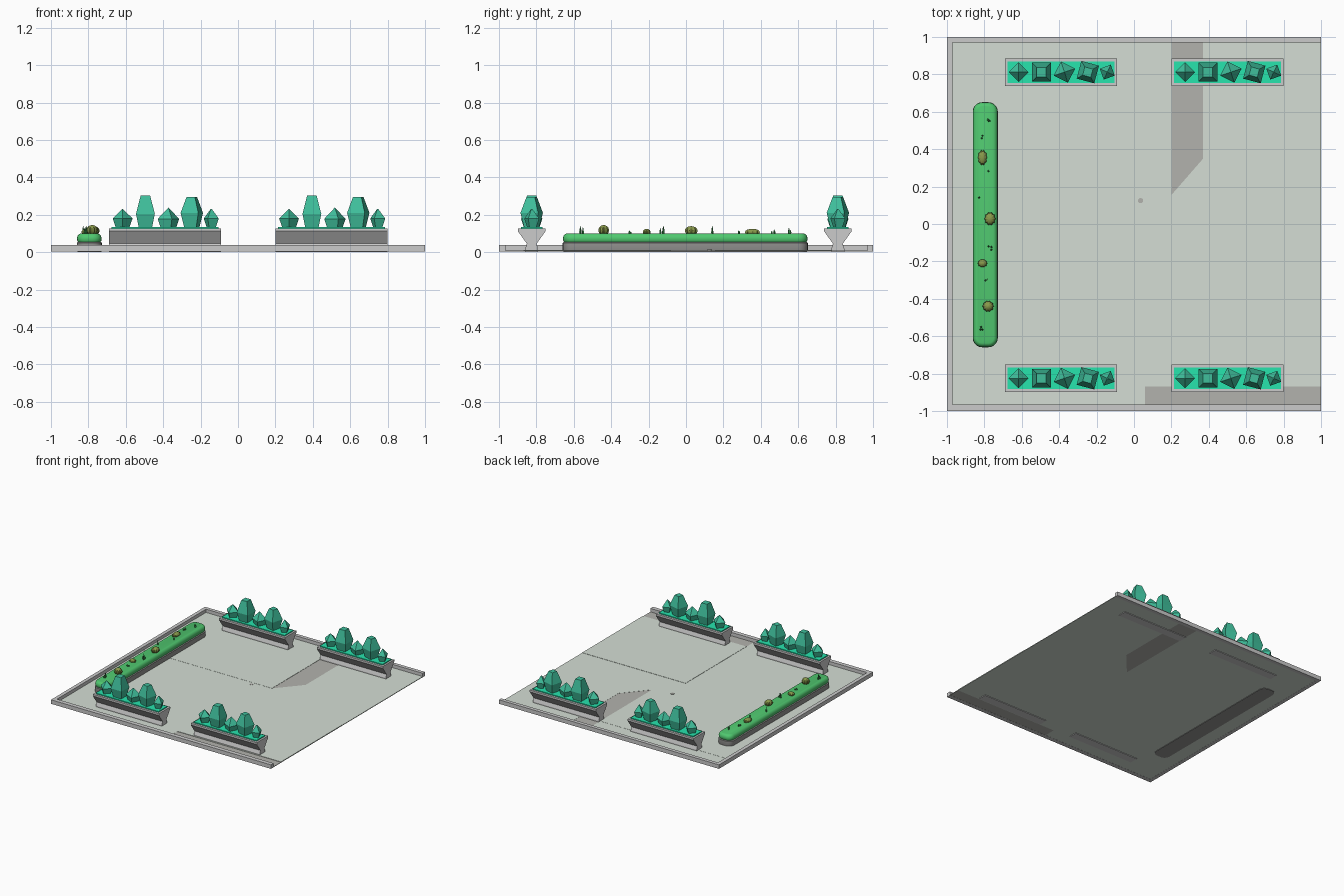
import bpy, bmesh, math, random
from mathutils import Vector

if "Cube" in bpy.data.objects:
    bpy.data.objects.remove(bpy.data.objects["Cube"])

random.seed(4)


def material(name, r, g, b):
    m = bpy.data.materials.new(name)
    m.diffuse_color = (r, g, b, 1)
    m.use_nodes = True
    m.node_tree.nodes["Principled BSDF"].inputs["Base Color"].default_value = m.diffuse_color
    return m


PAVING = material("paving", 0.66, 0.73, 0.66)
PATH = material("path", 0.45, 0.45, 0.42)
SOIL = material("planter_green", 0.02, 0.78, 0.42)
LEAF = material("shrub_green", 0.05, 0.52, 0.33)
HEDGE = material("hedge_green", 0.08, 0.58, 0.16)
STONE = material("dark_stone", 0.3, 0.3, 0.29)
CACTUS = material("cactus_olive", 0.25, 0.32, 0.07)
GRASS = material("grass", 0.05, 0.28, 0.08)


def loft(bm, rings):
    """Skin equal-length rings of points and cap both ends."""
    loops = [[bm.verts.new(p) for p in ring] for ring in rings]
    n = len(loops[0])
    for a, b in zip(loops, loops[1:]):
        for i in range(n):
            bm.faces.new((a[i], a[(i + 1) % n], b[(i + 1) % n], b[i]))
    bm.faces.new(loops[0][::-1])
    bm.faces.new(loops[-1])


def finish(name, bm, mat=None, smooth=False):
    bmesh.ops.remove_doubles(bm, verts=bm.verts, dist=1e-5)
    bmesh.ops.recalc_face_normals(bm, faces=bm.faces)
    me = bpy.data.meshes.new(name)
    bm.to_mesh(me)
    bm.free()
    ob = bpy.data.objects.new(name, me)
    bpy.context.collection.objects.link(ob)
    if mat:
        me.materials.append(mat)
    if smooth:
        bpy.ops.object.select_all(action='DESELECT')
        bpy.context.view_layer.objects.active = ob
        ob.select_set(True)
        bpy.ops.object.shade_smooth_by_angle(angle=math.radians(40))
    return ob


def slab(name, outline, z0, z1, mat=None):
    bm = bmesh.new()
    loft(bm, [[(x, y, z) for x, y in outline] for z in (z0, z1)])
    return finish(name, bm, mat)


def rect(x0, x1, y0, y1):
    return [(x0, y0), (x1, y0), (x1, y1), (x0, y1)]


# Paved floor in panels with tiny steps, plus two darker path strips
slab("floor_left", rect(-0.97, 0.06, -0.965, 0.155), 0.005, 0.010, PAVING)
slab("floor_middle", rect(0.06, 0.2, -0.08, 0.155), 0.005, 0.010, PAVING)
slab("floor_back_left", rect(-0.97, 0.2, 0.155, 0.83), 0.005, 0.011, PAVING)
slab("floor_back_strip", rect(-0.97, 0.2, 0.83, 0.97), 0.005, 0.010, PAVING)
slab("floor_back_right", [(0.2, -0.08), (1, -0.08), (1, 0.97), (0.37, 0.97),
                          (0.37, 0.35), (0.2, 0.155)], 0.005, 0.010, PAVING)
slab("floor_front_right", rect(0.06, 1, -0.87, -0.08), 0.005, 0.012, PAVING)
slab("path_back", [(0.2, 0.155), (0.37, 0.35), (0.37, 0.97), (0.2, 0.97)],
     0.005, 0.009, PATH)
slab("path_front", rect(0.06, 1, -0.965, -0.87), 0.005, 0.009, PATH)

# Low kerb around three sides, open at the right
slab("kerb", [(1, -1), (1, -0.965), (-0.97, -0.965), (-0.97, 0.97),
              (1, 0.97), (1, 1), (-1, 1), (-1, -1)], 0.004, 0.037)

# Small round drain
bm = bmesh.new()
bmesh.ops.create_cone(bm, cap_ends=True, segments=12, radius1=0.014,
                      radius2=0.014, depth=0.006)
bmesh.ops.translate(bm, verts=bm.verts, vec=(0.035, 0.125, 0.010))
finish("drain", bm, PATH)


def gem(bm, x, y, turn, profile):
    """Four-sided faceted shrub; profile holds (corner radius, z)."""
    rings = []
    for r, z in profile:
        r = max(r, 0.0005)
        rings.append([(x + r * math.cos(turn + i * math.pi / 2),
                       y + r * math.sin(turn + i * math.pi / 2), z)
                      for i in range(4)])
    loft(bm, rings)


# x offset along planter, rotation in degrees, profile
SHRUBS = [
    (0.073, 0, [(0.036, 0.13), (0.053, 0.18), (0, 0.232)]),
    (0.195, 45, [(0.05, 0.13), (0.071, 0.205), (0.036, 0.302)]),
    (0.318, 18, [(0.043, 0.13), (0.060, 0.178), (0, 0.238)]),
    (0.443, 30, [(0.046, 0.13), (0.069, 0.21), (0.032, 0.296)]),
    (0.547, 65, [(0.026, 0.13), (0.044, 0.18), (0.004, 0.230)]),
]
# Half width and height of the planter cross-section
SECTION = [(0.035, 0), (0.035, 0.018), (0.026, 0.045), (0.074, 0.112), (0.074, 0.127)]


def planter(label, x0, yc):
    sec = [(w, z) for w, z in SECTION] + [(-w, z) for w, z in reversed(SECTION)]
    bm = bmesh.new()
    loft(bm, [[(x, yc + w, z) for w, z in sec] for x in (x0, x0 + 0.6)])
    finish("planter_" + label, bm)
    slab("planter_fill_" + label,
         rect(x0 + 0.015, x0 + 0.585, yc - 0.057, yc + 0.057), 0.12, 0.135, SOIL)
    bm = bmesh.new()
    for dx, turn, profile in SHRUBS:
        gem(bm, x0 + dx, yc, math.radians(turn), profile)
    finish("shrubs_" + label, bm, LEAF)


for side, x0 in (("left", -0.69), ("right", 0.2)):
    for end, yc in (("front", -0.825), ("back", 0.812)):
        planter(end + "_" + side, x0, yc)


# Long rounded bed: dark stone base and bulging green top
def rounded(inset, z, cx=-0.795, cy=-0.004, hx=0.067, hy=0.655, r=0.05):
    pts = []
    for k, (sx, sy) in enumerate(((1, 1), (-1, 1), (-1, -1), (1, -1))):
        for i in range(6):
            a = (k + i / 5) * math.pi / 2
            rr = r - inset
            pts.append((cx + sx * (hx - r) + rr * math.cos(a),
                        cy + sy * (hy - r) + rr * math.sin(a), z))
    return pts


bm = bmesh.new()
loft(bm, [rounded(0.003, 0.002), rounded(0, 0.01), rounded(0, 0.05), rounded(0.008, 0.055)])
finish("bed_base", bm, STONE, True)
bm = bmesh.new()
loft(bm, [rounded(i, z) for i, z in ((0.010, 0.05), (0.003, 0.060), (0.001, 0.075),
                                     (0.005, 0.088), (0.013, 0.097), (0.022, 0.1))])
finish("bed_top", bm, HEDGE, True)

# Ribbed cacti: position, radii, centre height, half height
for n, (x, y, rx, ry, zc, h) in enumerate((
        (-0.81, 0.355, 0.025, 0.042, 0.107, 0.018),
        (-0.77, 0.028, 0.030, 0.036, 0.115, 0.024),
        (-0.81, -0.21, 0.027, 0.022, 0.107, 0.017),
        (-0.78, -0.44, 0.031, 0.030, 0.117, 0.028))):
    bm = bmesh.new()
    rings = []
    for j in range(9):
        t = math.pi * (j / 8 - 0.5)
        c = max(math.cos(t), 0.03)
        ring = []
        for i in range(40):
            a = math.tau * i / 40
            k = c * (0.92 + 0.08 * math.cos(10 * a))
            ring.append((x + rx * k * math.cos(a), y + ry * k * math.sin(a),
                         zc + h * math.sin(t)))
        rings.append(ring)
    loft(bm, rings)
    finish("cactus_%d" % (n + 1), bm, CACTUS, True)

# Little grass spikes: position, height, count
bm = bmesh.new()
for x, y, top, count in ((-0.77, 0.56, 0.13, 3), (-0.82, 0.465, 0.12, 2),
                         (-0.78, 0.288, 0.115, 1), (-0.82, 0.15, 0.14, 1),
                         (-0.77, -0.13, 0.14, 3), (-0.79, -0.305, 0.115, 2),
                         (-0.82, -0.555, 0.14, 4)):
    for i in range(count):
        px = x + random.uniform(-0.012, 0.012)
        py = y + random.uniform(-0.012, 0.012)
        gem(bm, px, py, i, [(0.005, 0.097), (0.006, 0.108),
                            (0.001, top - 0.006 * i)])
finish("grass_spikes", bm, GRASS)
